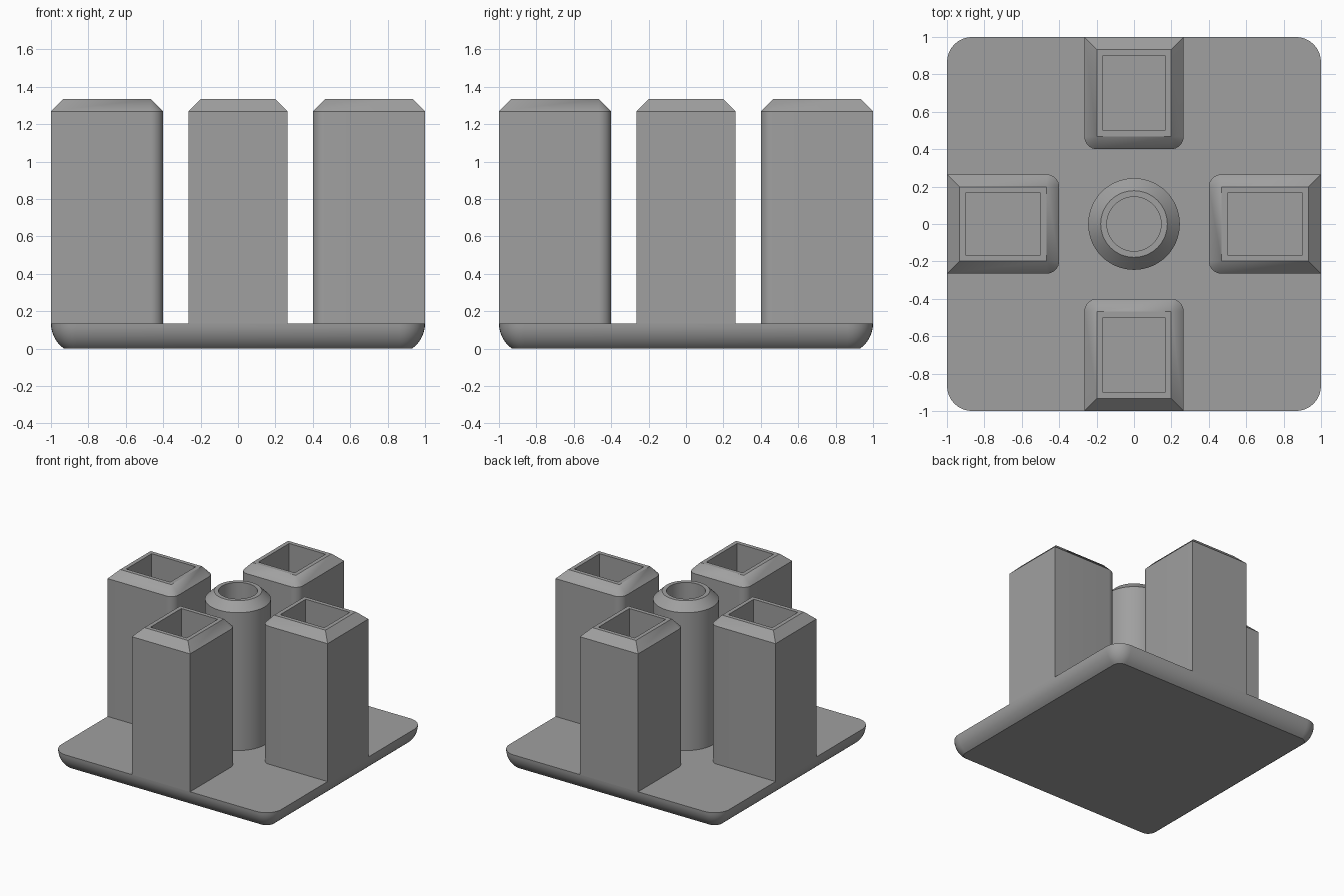
import bpy, bmesh, math
from mathutils import Matrix

if "Cube" in bpy.data.objects:
    bpy.data.objects.remove(bpy.data.objects["Cube"])

FLOOR, TOP, BEVEL, RIM = 0.135, 1.335, 0.067, 0.1

grey = bpy.data.materials.new("mid grey")
grey.diffuse_color = (0.35, 0.35, 0.35, 1)
grey.use_nodes = True
grey.node_tree.nodes["Principled BSDF"].inputs["Base Color"].default_value = grey.diffuse_color


def rounded_rect(x0, x1, y0, y1, radii, z, steps=8):
    """Counter-clockwise outline; radii start at the (x1, y1) corner."""
    corners = [(x1, y1, -1, -1), (x0, y1, 1, -1), (x0, y0, 1, 1), (x1, y0, -1, 1)]
    pts = []
    for k, ((x, y, sx, sy), r) in enumerate(zip(corners, radii)):
        for i in range(steps + 1):
            a = math.pi / 2 * (k + i / steps)
            pts.append((x + sx * r + r * math.cos(a), y + sy * r + r * math.sin(a), z))
    return pts


def circle(r, z, n=64):
    return [(r * math.cos(2 * math.pi * i / n), r * math.sin(2 * math.pi * i / n), z)
            for i in range(n)]


def loft(name, loops, capped=False, turn=0.0):
    """Skin a stack of matching outlines."""
    bm = bmesh.new()
    rings = [[bm.verts.new(p) for p in loop] for loop in loops]
    n = len(rings[0])
    for a, b in zip(rings, rings[1:]):
        for i in range(n):
            j = (i + 1) % n
            bm.faces.new((a[i], a[j], b[j], b[i]))
    if capped:
        bm.faces.new(rings[0][::-1])
        bm.faces.new(rings[-1])
    bmesh.ops.remove_doubles(bm, verts=bm.verts, dist=1e-5)
    bm.transform(Matrix.Rotation(turn, 4, 'Z'))
    mesh = bpy.data.meshes.new(name)
    bm.to_mesh(mesh)
    bm.free()
    mesh.materials.append(grey)
    obj = bpy.data.objects.new(name, mesh)
    bpy.context.collection.objects.link(obj)
    bpy.ops.object.select_all(action='DESELECT')
    obj.select_set(True)
    bpy.context.view_layer.objects.active = obj
    bpy.ops.object.shade_smooth_by_angle(angle=math.radians(30))
    return obj


# Base plate with a curved underside edge
arc_r, sweep = 0.165, math.asin(FLOOR / 0.165)
base = []
for i in range(9):
    a = sweep * (1 - i / 8)
    d = arc_r * (1 - math.cos(a))
    base.append(rounded_rect(-1 + d, 1 - d, -1 + d, 1 - d, [0.135 - d] * 4,
                             FLOOR - arc_r * math.sin(a)))
loft("base_plate", base, capped=True)


# Square hollow towers, rounded only on the edges facing the middle
def tower_loop(inset, z):
    r = max(BEVEL - inset, 0)
    return rounded_rect(0.4 + inset, 1 - inset, -0.265 + inset, 0.265 - inset,
                        [0, r, r, 0], z)


for name, quarter in (("right", 0), ("back", 1), ("left", 2), ("front", 3)):
    loft(name + "_tower",
         [tower_loop(0, FLOOR), tower_loop(0, TOP - BEVEL), tower_loop(BEVEL, TOP),
          tower_loop(RIM, TOP), tower_loop(RIM, FLOOR)],
         turn=quarter * math.pi / 2)

# Round hollow post in the middle
R = 0.245
loft("centre_post", [circle(R, FLOOR), circle(R, TOP - BEVEL), circle(R - BEVEL, TOP),
                     circle(R - RIM, TOP), circle(R - RIM, FLOOR)])
